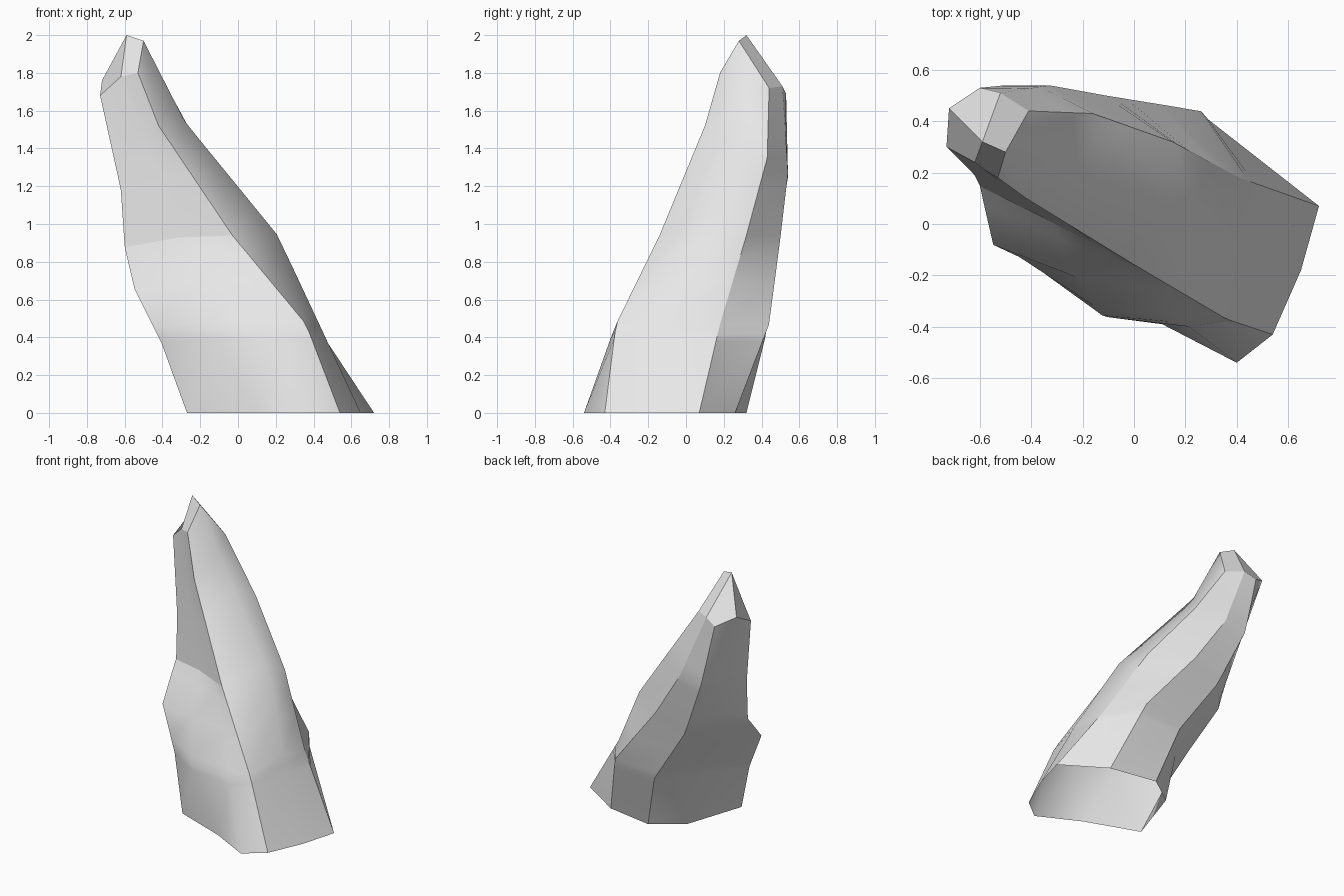
import bpy
import bmesh
from mathutils import Vector

default_cube = bpy.data.objects.get("Cube")
if default_cube:
    bpy.data.objects.remove(default_cube, do_unlink=True)

# Ridge lines running from the ground to the shoulder, counter-clockwise
RIDGES = {
    "left_ridge": [(.72, .07, 0), (.41, .18, .47), (.15, .32, .94), (-.16, .43, 1.35), (-.41, .44, 1.72)],
    "back_left_ridge": [(.42, .26, 0), (.26, .44, .47), (-.11, .5, .93), (-.33, .54, 1.27), (-.52, .51, 1.73)],
    "back_ridge": [(.08, .32, 0), (-.04, .42, .4), (-.32, .47, .82), (-.5, .54, 1.25), (-.6, .53, 1.69)],
    "back_right_swell": [(-.13, .17, 0), (-.24, .14, .4), (-.48, .32, .86), (-.72, .45, 1.76)],
    "right_ridge": [(-.27, -.25, 0), (-.4, -.15, .36), (-.55, -.08, .66), (-.6, .15, .88),
                    (-.62, .19, 1.18), (-.73, .3, 1.68)],
    "front_bulge": [(.11, -.39, 0), (-.12, -.36, .42), (-.22, -.22, .68), (-.31, 0, .92), (-.62, .24, 1.78)],
    "front_toe": [(.4, -.54, 0), (.2, -.39, .42), (.06, -.25, .7), (-.13, -.09, .93), (-.58, .21, 1.79)],
    "front_ridge": [(.54, -.43, 0), (.36, -.37, .47), (-.03, -.14, .94), (-.42, .1, 1.52), (-.53, .18, 1.8)],
    "left_swell": [(.65, -.18, 0), (.43, -.09, .47), (.21, .09, .94), (-.28, .27, 1.54), (-.5, .28, 1.97)],
}
PEAK = (-.59, .32, 2)
LEDGE = .522
LEVELS = (0, .22, .24, .27, .39, .48, LEDGE, .545, .7, .735, .785, .845, 1)


def point_on(ridge, level):
    """Point of a ridge line at a fraction of its own height."""
    points = [Vector(p) for p in ridge]
    height = level * points[-1].z
    for low, high in zip(points, points[1:]):
        if height <= high.z + 1e-5:
            return low.lerp(high, (height - low.z) / (high.z - low.z))
    return points[-1]


def make_material(name, colour):
    material = bpy.data.materials.new(name)
    material.use_nodes = True
    material.diffuse_color = colour
    shader = next(n for n in material.node_tree.nodes if n.type == "BSDF_PRINCIPLED")
    shader.inputs["Base Color"].default_value = colour
    shader.inputs["Roughness"].default_value = .9
    return material


bm = bmesh.new()
names = list(RIDGES)
count = len(names)
rings = [[bm.verts.new(point_on(RIDGES[n], level)) for n in names] for level in LEVELS]

# Sides of the rock, open underneath and shaded smoothly between the ridges
for lower, upper in zip(rings, rings[1:]):
    for i in range(count):
        j = (i + 1) % count
        bm.faces.new((lower[i], lower[j], upper[j], upper[i])).smooth = True

# Hard creases along the ridges
for i, name in enumerate(names):
    if name.endswith("ridge"):
        for lower, upper in zip(rings, rings[1:]):
            bm.edges.get((lower[i], upper[i])).smooth = False

# Hard crease along the ledge across the front
ledge_ring = rings[LEVELS.index(LEDGE)]
for start in ("right_ridge", "front_bulge", "front_toe"):
    i = names.index(start)
    bm.edges.get((ledge_ring[i], ledge_ring[i + 1])).smooth = False

# Four flat facets that meet at the peak
shoulder = rings[-1]
peak = bm.verts.new(PEAK)
corners = [names.index(n) for n in ("left_swell", "back_left_ridge", "back_right_swell", "front_bulge")]
for k, first in enumerate(corners):
    span = (corners[(k + 1) % len(corners)] - first) % count
    rim = [shoulder[(first + step) % count] for step in range(span + 1)]
    bm.faces.new(rim + [peak])
for i in range(count):
    bm.edges.get((shoulder[i], shoulder[(i + 1) % count])).smooth = False

mesh = bpy.data.meshes.new("leaning_rock")
bm.to_mesh(mesh)
bm.free()

rock = bpy.data.objects.new("leaning_rock", mesh)
mesh.materials.append(make_material("pale_grey_stone", (.8, .8, .8, 1)))
bpy.context.scene.collection.objects.link(rock)
